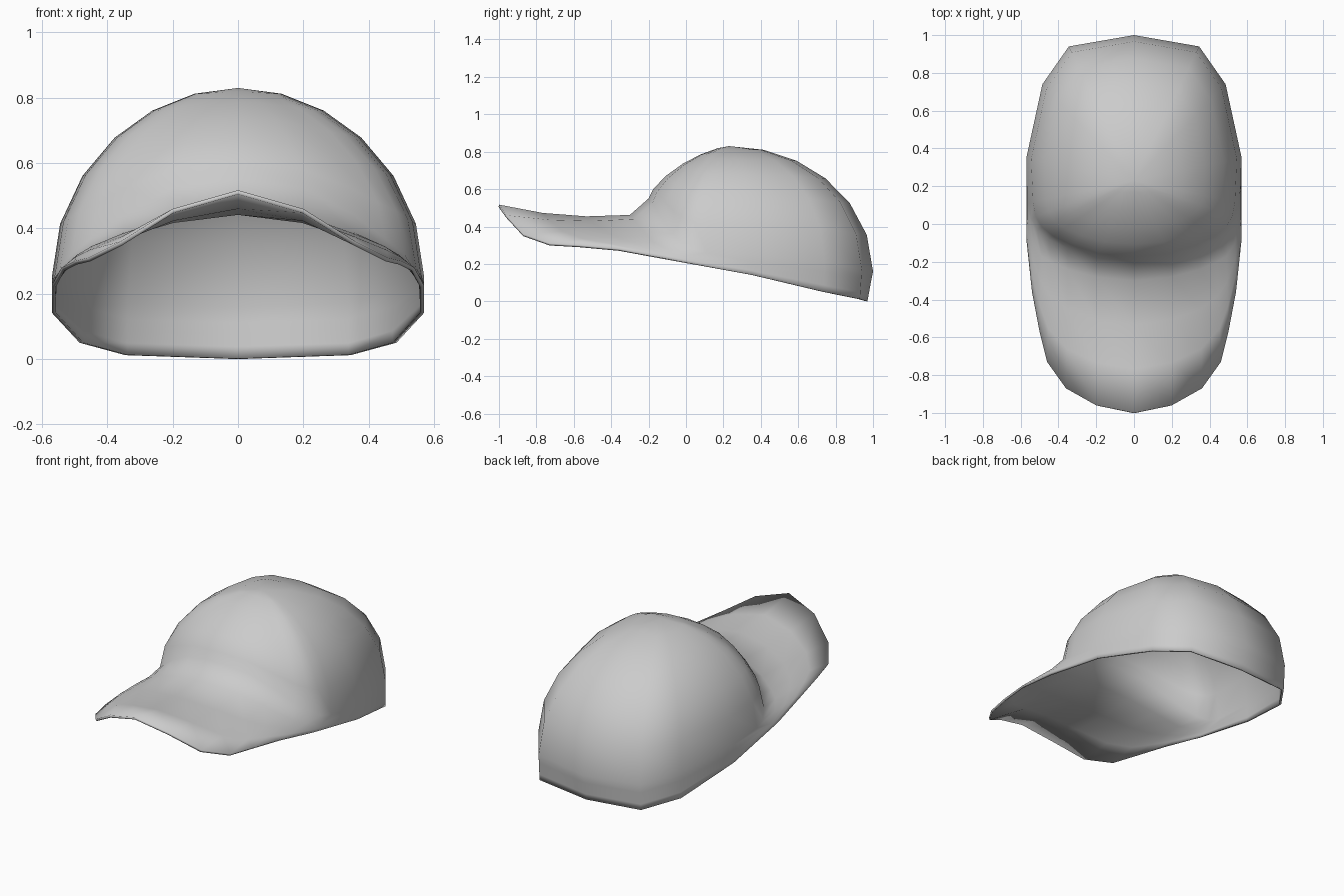
import bpy, bmesh, math
from mathutils import Vector

if "Cube" in bpy.data.objects:
    bpy.data.objects.remove(bpy.data.objects["Cube"], do_unlink=True)

grey = bpy.data.materials.new("grey_cloth")
grey.use_nodes = True
colour = (0.6, 0.6, 0.6, 1)
grey.diffuse_color = colour
grey.node_tree.nodes["Principled BSDF"].inputs["Base Color"].default_value = colour

APEX = Vector((0, 0.23, 0.83))
ANGLES = (14, 28, 42, 57, 73, 90)

# Half outline, front to back: crown base, fold into the brim, outer rim,
# crown roundness, brim bulge
HALF = [
    ((0, -.2, .55), (0, -.3, .462), (0, -1, .517), 1.45, -.03),
    ((.2, -.18, .525), (.2, -.28, .44), (.2, -.96, .46), 1.5, -.02),
    ((.35, -.13, .445), (.35, -.24, .39), (.36, -.87, .36), 1.62, .005),
    ((.45, -.08, .37), (.44, -.2, .345), (.46, -.73, .31), 1.72, .015),
    ((.51, -.03, .32), (.49, -.17, .315), (.5, -.57, .3), 1.82, .01),
    ((.545, .03, .28), (.535, -.1, .28), (.54, -.36, .28), 1.88, 0),
    ((.56, .11, .26), (.565, .01, .245), (.57, -.08, .225), 1.93, 0),
    ((.57, .35, .25), (.57, .35, .21), (.57, .35, .142), 1.95, 0),
    ((.485, .74, .21), (.485, .74, .16), (.485, .74, .05), 2, 0),
    ((.345, .94, .17), (.345, .937, .12), (.345, .93, .012), 2, 0),
    ((0, 1, .16), (0, .99, .11), (0, .97, 0), 2, 0),
]


def spoke(base, fold, rim, power, bulge, side):
    """Points from the crown top down to the base, then out to the rim."""
    base, fold, rim = Vector(base), Vector(fold), Vector(rim)
    points = []
    for a in ANGLES:
        t = math.radians(a)
        u = math.sin(t) ** (2 / power)
        h = max(math.cos(t), 0) ** (2 / power)
        p = APEX.lerp(base, u)
        p.z = base.z + (APEX.z - base.z) * h
        points.append(p)
    for f in (0, 1 / 3, 2 / 3, 1):
        p = fold.lerp(rim, f)
        p.z += bulge * math.sin(math.pi * f)
        points.append(p)
    return [Vector((p.x * side, p.y, p.z)) for p in points]


# Crown and brim as one continuous shell
spokes = [spoke(*s, 1) for s in HALF] + [spoke(*s, -1) for s in HALF[-2:0:-1]]
bm = bmesh.new()
top = bm.verts.new(APEX)
grid = [[bm.verts.new(p) for p in s] for s in spokes]
for i, a in enumerate(grid):
    b = grid[(i + 1) % len(grid)]
    bm.faces.new((top, a[0], b[0]))
    for j in range(len(a) - 1):
        bm.faces.new((a[j], a[j + 1], b[j + 1], b[j]))
bmesh.ops.recalc_face_normals(bm, faces=bm.faces)
if sum(f.normal.z for f in bm.faces) < 0:
    bmesh.ops.reverse_faces(bm, faces=bm.faces)
mesh = bpy.data.meshes.new("cap_shell")
bm.to_mesh(mesh)
bm.free()
mesh.materials.append(grey)
cap = bpy.data.objects.new("cap_shell", mesh)
bpy.context.collection.objects.link(cap)

# Thin cloth thickness, inwards, with soft shading over the rim
solid = cap.modifiers.new("thickness", "SOLIDIFY")
solid.thickness = 0.013
solid.offset = -1
bpy.context.view_layer.objects.active = cap
cap.select_set(True)
bpy.ops.object.modifier_apply(modifier=solid.name)
bpy.ops.object.shade_smooth()
